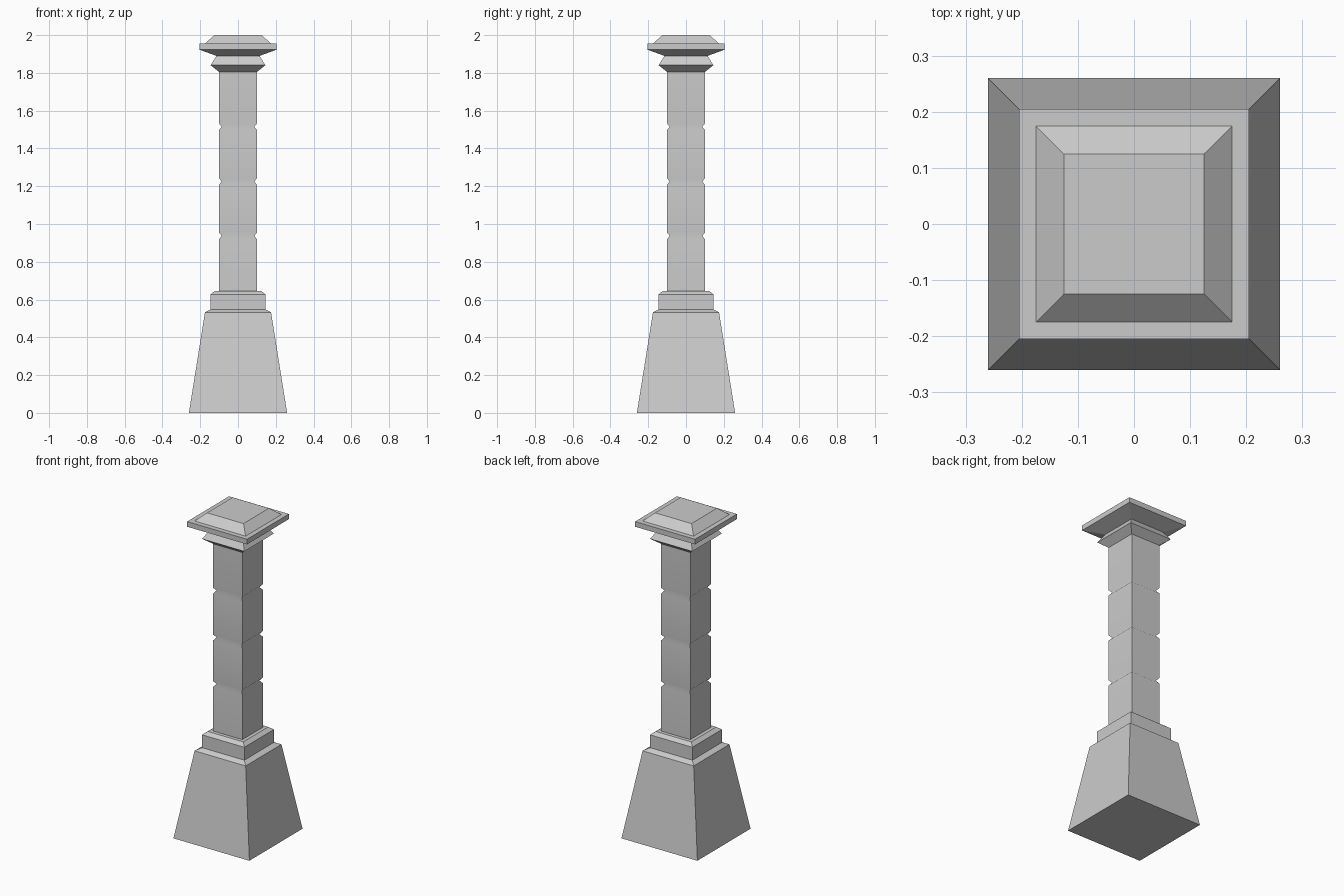
import bpy, bmesh

if "Cube" in bpy.data.objects:
    bpy.data.objects.remove(bpy.data.objects["Cube"])


def square_stack(name, profile):
    """Closed solid of square cross-sections; profile is (half width, z) from bottom up."""
    bm = bmesh.new()
    rings = [[bm.verts.new((sx * h, sy * h, z))
              for sx, sy in ((-1, -1), (1, -1), (1, 1), (-1, 1))] for h, z in profile]
    for a, b in zip(rings, rings[1:]):
        for i in range(4):
            j = (i + 1) % 4
            bm.faces.new((a[i], a[j], b[j], b[i]))
    bm.faces.new(rings[0][::-1])
    bm.faces.new(rings[-1])
    mesh = bpy.data.meshes.new(name)
    bm.to_mesh(mesh)
    bm.free()
    obj = bpy.data.objects.new(name, mesh)
    bpy.context.collection.objects.link(obj)
    return obj


# Tapered pedestal with a sloped shoulder
square_stack("pedestal", [(0.26, 0), (0.175, 0.532), (0.145, 0.548)])

# Plinth block with bevelled top
square_stack("plinth", [(0.145, 0.548), (0.145, 0.628), (0.122, 0.646)])

# Shaft divided into four blocks by V grooves
shaft_profile = [(0.1, 0.646)]
for z in (0.937, 1.225, 1.515):
    shaft_profile += [(0.1, z - 0.017), (0.086, z), (0.1, z + 0.017)]
shaft_profile.append((0.1, 1.805))
shaft = square_stack("shaft", shaft_profile)

# Soft grooves: smooth along the height, crisp at the four corners and ends
for face in shaft.data.polygons:
    face.use_smooth = True
verts = shaft.data.vertices
z_low, z_high = shaft_profile[0][1], shaft_profile[-1][1]
for edge in shaft.data.edges:
    a, b = (verts[i].co.z for i in edge.vertices)
    at_end = min(abs(a - z_low), abs(a - z_high)) < 0.001
    edge.use_edge_sharp = abs(a - b) > 0.001 or at_end
weighted = shaft.modifiers.new("weighted_normals", 'WEIGHTED_NORMAL')
weighted.keep_sharp = True

# Flared collar under the cap
square_stack("collar", [(0.1, 1.805), (0.145, 1.841), (0.114, 1.89)])

# Cap slab with sloped underside and raised bevelled top
square_stack("cap", [(0.114, 1.89), (0.205, 1.923), (0.205, 1.955),
                     (0.175, 1.955), (0.125, 2.0)])
